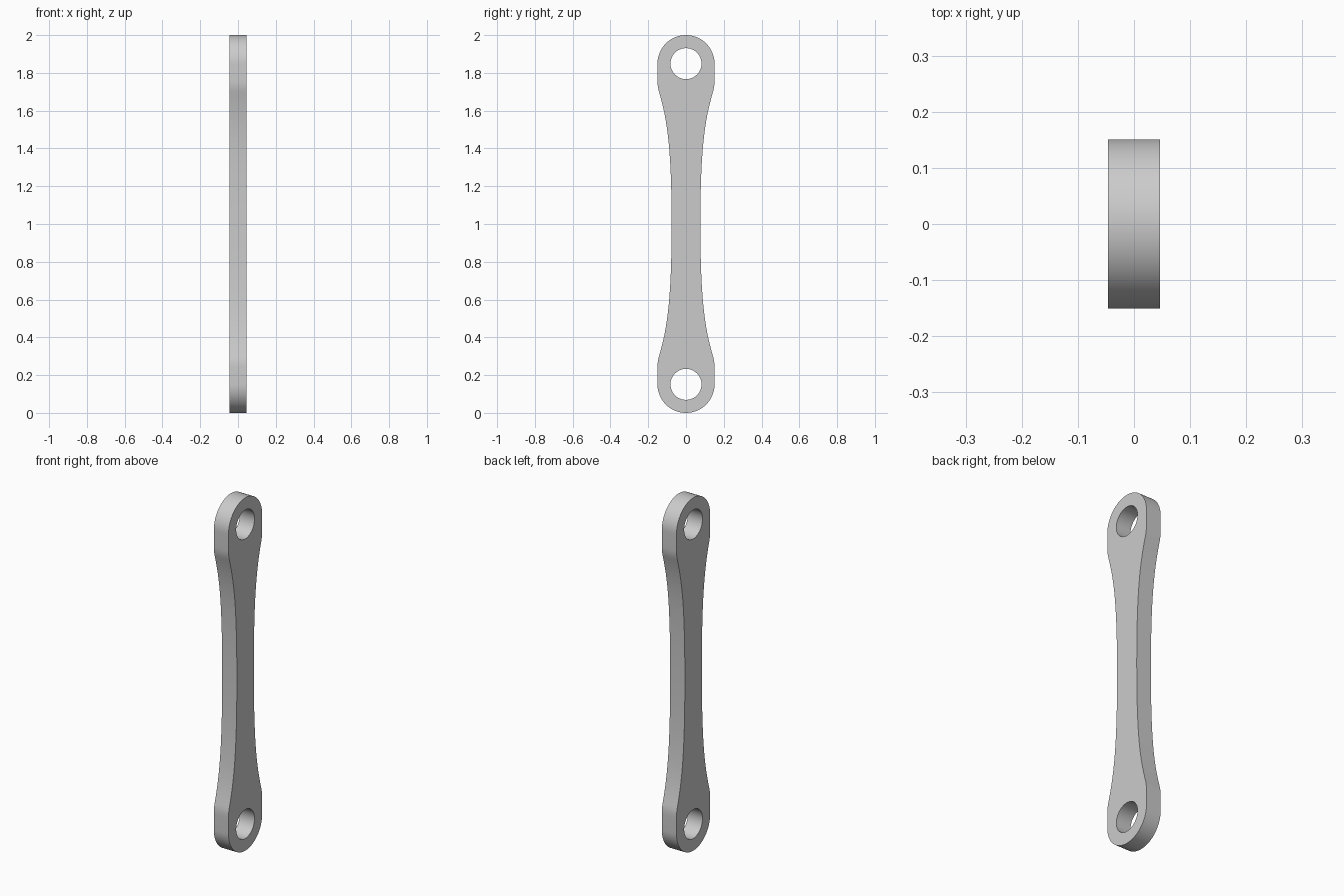
import bpy, bmesh, math
from mathutils import Vector
from mathutils.geometry import interpolate_bezier

cube = bpy.data.objects.get("Cube")
if cube:
    bpy.data.objects.remove(cube, do_unlink=True)

HALF_THICK = 0.046
EYE_R, HOLE_R, EYE_Z = 0.151, 0.082, 0.849

grey = bpy.data.materials.new("light grey")
grey.use_nodes = True
grey.diffuse_color = (0.6, 0.6, 0.6, 1)
grey.node_tree.nodes["Principled BSDF"].inputs["Base Color"].default_value = (0.6, 0.6, 0.6, 1)


def bezier(points, count):
    return [p.to_2d() for p in interpolate_bezier(*[Vector((*p, 0)) for p in points], count)]


def circle_arc(radius, start, end, count):
    angles = [start + (end - start) * i / count for i in range(count + 1)]
    return [Vector((radius * math.cos(a), EYE_Z + radius * math.sin(a))) for a in angles]


# One quarter of the outline: slender waist, flared neck, rounded eye
quarter = bezier([(0.076, 0), (0.076, 0.4), (0.1, 0.55), (0.14, 0.69)], 20)
quarter += bezier([(0.14, 0.69), (0.147, 0.714), (EYE_R, 0.73), (EYE_R, 0.76)], 8)[1:]
quarter += circle_arc(EYE_R, 0, math.pi / 2, 24)

# Mirror it to the other three quarters, dropping the shared end points
half = quarter + [Vector((-p.x, p.y)) for p in reversed(quarter[:-1])]
outline = half + [Vector((p.x, -p.y)) for p in reversed(half[1:-1])]

# Pin holes through both eyes
hole = circle_arc(HOLE_R, 0, math.tau, 64)[:-1]
loops = [outline, hole, [Vector((p.x, -p.y)) for p in hole]]

# Fill the flat side and extrude it across the thickness
bm = bmesh.new()
for loop in loops:
    verts = [bm.verts.new((-HALF_THICK, p.x, p.y + 1)) for p in loop]
    for a, b in zip(verts, verts[1:] + verts[:1]):
        bm.edges.new((a, b))
bmesh.ops.triangle_fill(bm, edges=bm.edges[:], use_beauty=True, use_dissolve=False)
extruded = bmesh.ops.extrude_face_region(bm, geom=bm.faces[:], use_keep_orig=True)
moved = [g for g in extruded["geom"] if isinstance(g, bmesh.types.BMVert)]
bmesh.ops.translate(bm, verts=moved, vec=(2 * HALF_THICK, 0, 0))
bmesh.ops.recalc_face_normals(bm, faces=bm.faces[:])

mesh = bpy.data.meshes.new("link_arm")
bm.to_mesh(mesh)
bm.free()
mesh.materials.append(grey)
link = bpy.data.objects.new("link_arm", mesh)
bpy.context.collection.objects.link(link)

# Smooth rims and sides, sharp flat faces
bpy.ops.object.select_all(action="DESELECT")
link.select_set(True)
bpy.context.view_layer.objects.active = link
bpy.ops.object.shade_smooth_by_angle(angle=math.radians(30))
